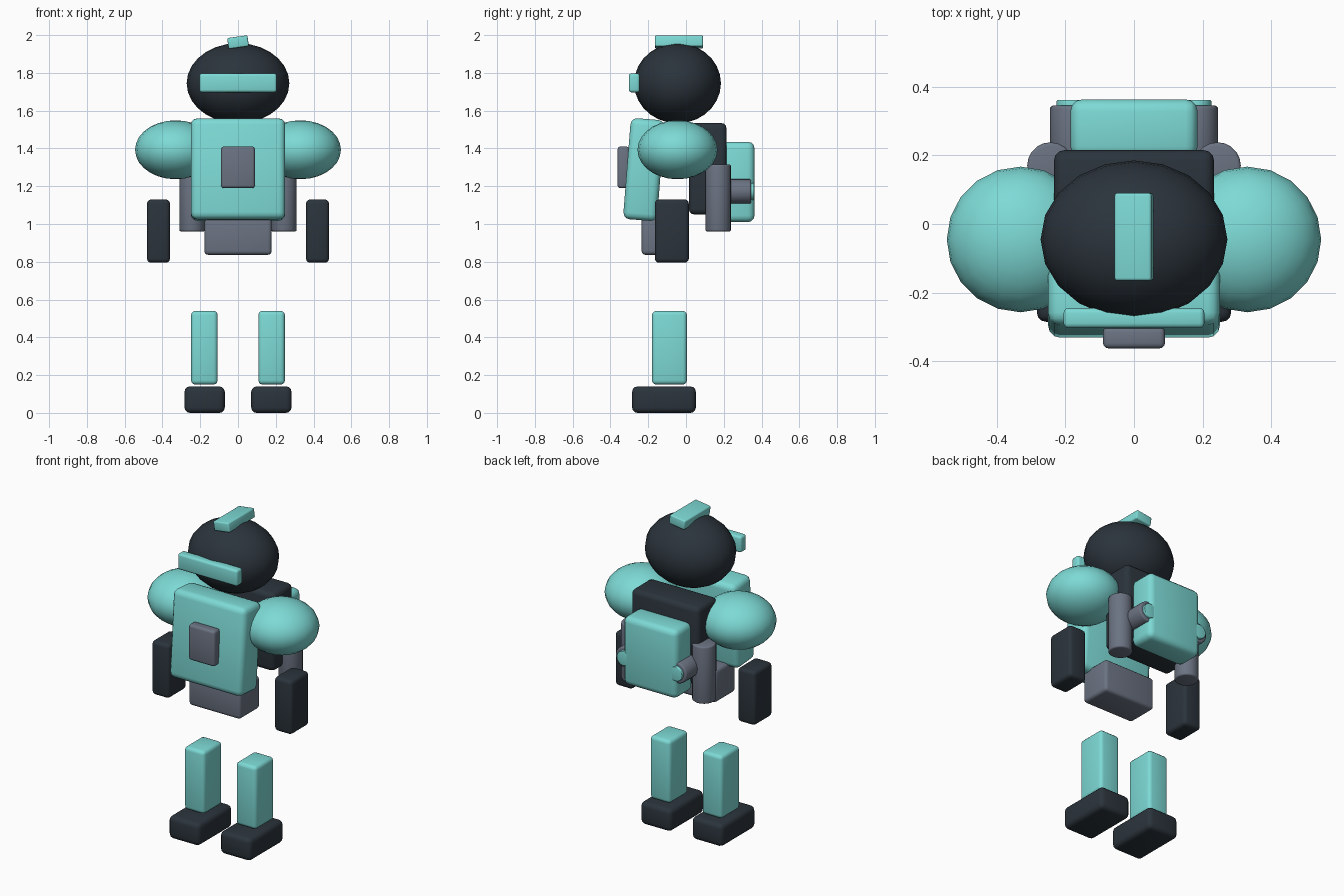
import bpy
from math import radians

cube = bpy.data.objects.get("Cube")
if cube:
    bpy.data.objects.remove(cube, do_unlink=True)


def material(name, rgb):
    mat = bpy.data.materials.new(name)
    mat.use_nodes = True
    mat.diffuse_color = (*rgb, 1)
    mat.node_tree.nodes["Principled BSDF"].inputs["Base Color"].default_value = (*rgb, 1)
    return mat


TEAL = material("teal", (0.205, 0.70, 0.67))
DARK = material("dark slate", (0.024, 0.034, 0.045))
GREY = material("grey", (0.147, 0.171, 0.223))


def finish(name, mat, bevel=0):
    """Name, colour, bevel and smooth the active object."""
    ob = bpy.context.object
    ob.name = ob.data.name = name
    ob.data.materials.append(mat)
    bpy.ops.object.transform_apply(location=False, rotation=False, scale=True)
    if bevel:
        mod = ob.modifiers.new("Bevel", "BEVEL")
        mod.width, mod.segments = bevel, 3
        mod.limit_method, mod.angle_limit = "ANGLE", radians(40)
        bpy.ops.object.modifier_apply(modifier=mod.name)
    bpy.ops.object.shade_smooth_by_angle(angle=radians(35))
    return ob


def box(name, mat, x, y, z, bevel, tilt=(0, 0)):
    """Rounded box from (min, max) ranges, tilted about x and y in degrees."""
    ranges = (x, y, z)
    bpy.ops.mesh.primitive_cube_add(
        size=1, location=[(a + b) / 2 for a, b in ranges],
        rotation=(radians(tilt[0]), radians(tilt[1]), 0))
    bpy.context.object.scale = [b - a for a, b in ranges]
    return finish(name, mat, bevel)


def ellipsoid(name, mat, centre, radii):
    bpy.ops.mesh.primitive_uv_sphere_add(segments=20, ring_count=14, radius=1, location=centre)
    bpy.context.object.scale = radii
    return finish(name, mat)


def cylinder(name, mat, centre, radius, length, along_y=False, bevel=0.01):
    bpy.ops.mesh.primitive_cylinder_add(
        vertices=20, radius=radius, depth=length, location=centre,
        rotation=(radians(90) if along_y else 0, 0, 0))
    return finish(name, mat, bevel)


# Head, visor and crest
ellipsoid("head", DARK, (0, -0.045, 1.745), (0.272, 0.23, 0.212))
box("visor", TEAL, (-0.205, 0.205), (-0.303, -0.245), (1.697, 1.797), 0.014)
box("crest", TEAL, (-0.054, 0.054), (-0.165, 0.09), (1.934, 1.992), 0.008, (0, -8))

# Torso
box("chest", TEAL, (-0.25, 0.25), (-0.313, -0.133), (1.02, 1.556), 0.035, (-4.5, 0))
box("chest_panel", GREY, (-0.09, 0.09), (-0.362, -0.30), (1.19, 1.41), 0.015)
box("pelvis", GREY, (-0.178, 0.178), (-0.235, -0.035), (0.837, 1.04), 0.02)

# Backpack
box("backpack_frame", DARK, (-0.233, 0.233), (0.015, 0.215), (1.05, 1.535), 0.03)
box("backpack_case", TEAL, (-0.185, 0.185), (0.19, 0.363), (1.01, 1.435), 0.035)

# Paired parts
for side, s in (("left", 1), ("right", -1)):
    def pair(a, b):
        return sorted((s * a, s * b))

    ellipsoid(side + "_shoulder", TEAL, (s * 0.33, -0.045, 1.393), (0.215, 0.212, 0.156))
    box(side + "_forearm", DARK, pair(0.36, 0.482), (-0.165, 0.015), (0.795, 1.13), 0.022)
    box(side + "_leg", TEAL, pair(0.108, 0.248), (-0.18, 0.005), (0.15, 0.54), 0.022)
    box(side + "_foot", DARK, pair(0.07, 0.283), (-0.285, 0.052), (0, 0.14), 0.028)
    cylinder(side + "_tank", GREY, (s * 0.243, 0.17, 1.138), 0.068, 0.355)
    cylinder(side + "_nozzle", GREY, (s * 0.18, 0.265, 1.173), 0.065, 0.16, True)
    cylinder(side + "_nozzle_glow", TEAL, (s * 0.18, 0.345, 1.173), 0.045, 0.032, True, 0.004)
